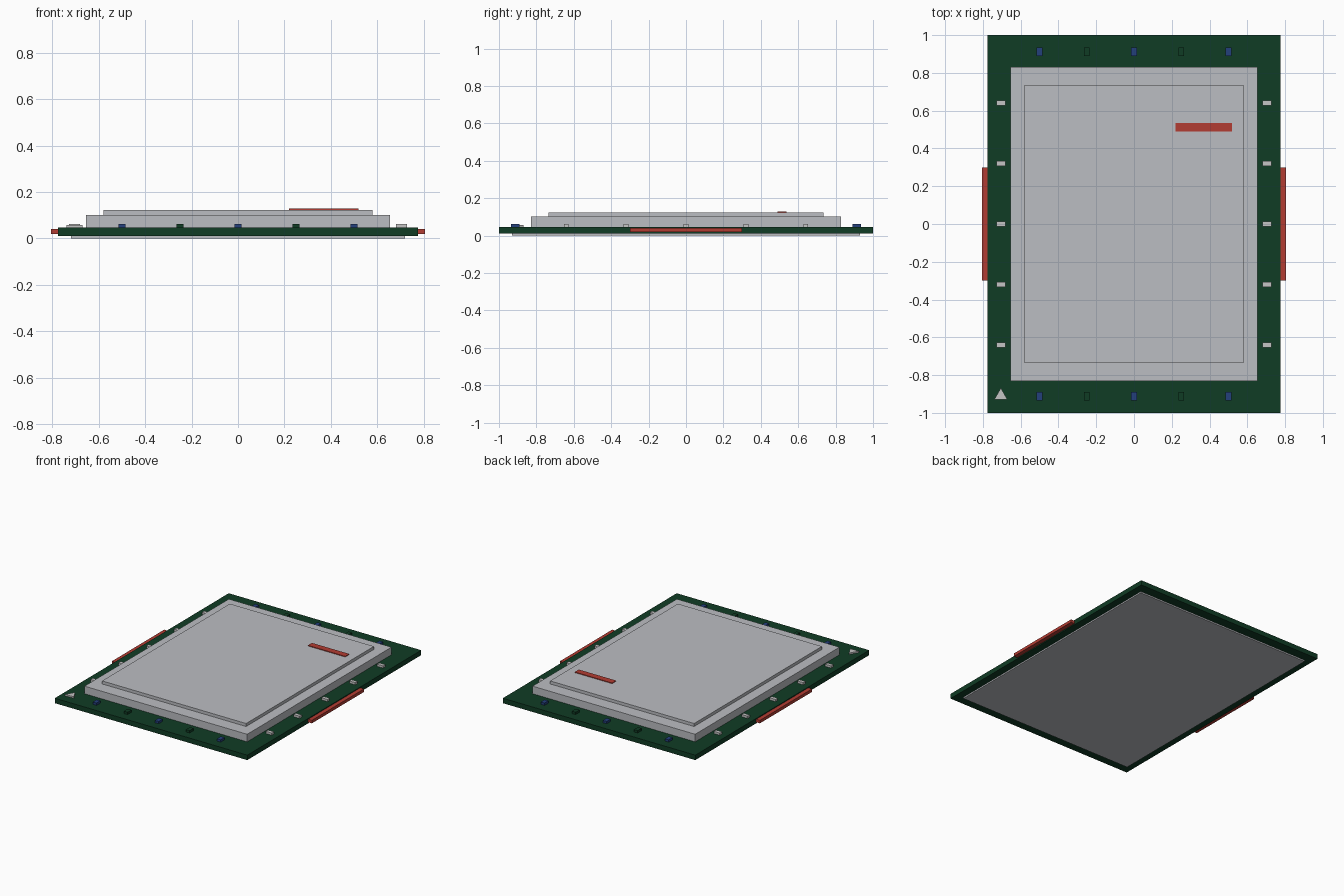
import bpy

cube = bpy.data.objects.get("Cube")
if cube:
    bpy.data.objects.remove(cube, do_unlink=True)


def material(name, *rgb):
    mat = bpy.data.materials.new(name)
    mat.use_nodes = True
    mat.diffuse_color = (*rgb, 1)
    mat.node_tree.nodes["Principled BSDF"].inputs["Base Color"].default_value = (*rgb, 1)
    return mat


green = material("board green", 0.005, 0.045, 0.018)
silver = material("metal silver", 0.50, 0.51, 0.54)
red = material("signal red", 0.45, 0.045, 0.032)
blue = material("capacitor blue", 0.017, 0.05, 0.2)
pale = material("pale ceramic", 0.56, 0.56, 0.56)


def prism(name, outline, z0, z1, mat):
    """Extrude a counter-clockwise outline between two heights."""
    n = len(outline)
    verts = [(x, y, z) for z in (z0, z1) for x, y in outline]
    faces = [list(range(n))[::-1], list(range(n, 2 * n))]
    faces += [[i, (i + 1) % n, (i + 1) % n + n, i + n] for i in range(n)]
    mesh = bpy.data.meshes.new(name)
    mesh.from_pydata(verts, [], faces)
    mesh.materials.append(mat)
    obj = bpy.data.objects.new(name, mesh)
    bpy.context.collection.objects.link(obj)
    return obj


def box(name, x, y, width, depth, z0, z1, mat):
    w, d = width / 2, depth / 2
    outline = [(x - w, y - d), (x + w, y - d), (x + w, y + d), (x - w, y + d)]
    return prism(name, outline, z0, z1, mat)


BASE, TOP = 0.01, 0.046

# Board, underside contact plate and stepped metal lid
box("contact_plate", 0, 0, 1.44, 1.86, 0, BASE, silver)
box("board", 0, 0, 1.55, 2, BASE, TOP, green)
box("lid_base", 0, 0, 1.31, 1.66, TOP, 0.101, silver)
box("lid_top", 0, 0, 1.16, 1.47, 0.101, 0.123, silver)
box("lid_stripe", 0.37, 0.513, 0.3, 0.046, 0.123, 0.128, red)

# Side tabs and the row of pale parts on each long edge
for side, s in (("left", 1), ("right", -1)):
    box(f"{side}_tab", s * 0.79, 0, 0.03, 0.6, 0.018, 0.04, red)
    for i in range(-2, 3):
        box(f"{side}_chip_{i + 3}", s * 0.705, i * 0.32, 0.048, 0.026, TOP, 0.062, pale)

# Alternating small parts on the front and back edges
for end, s in (("front", -1), ("back", 1)):
    for i in range(-2, 3):
        mat = green if i % 2 else blue
        box(f"{end}_part_{i + 3}", i * 0.25, s * 0.912, 0.03, 0.045, TOP, 0.063, mat)

# Corner orientation marker
prism("corner_marker", [(-0.74, -0.93), (-0.67, -0.93), (-0.705, -0.868)], TOP, 0.057, pale)
